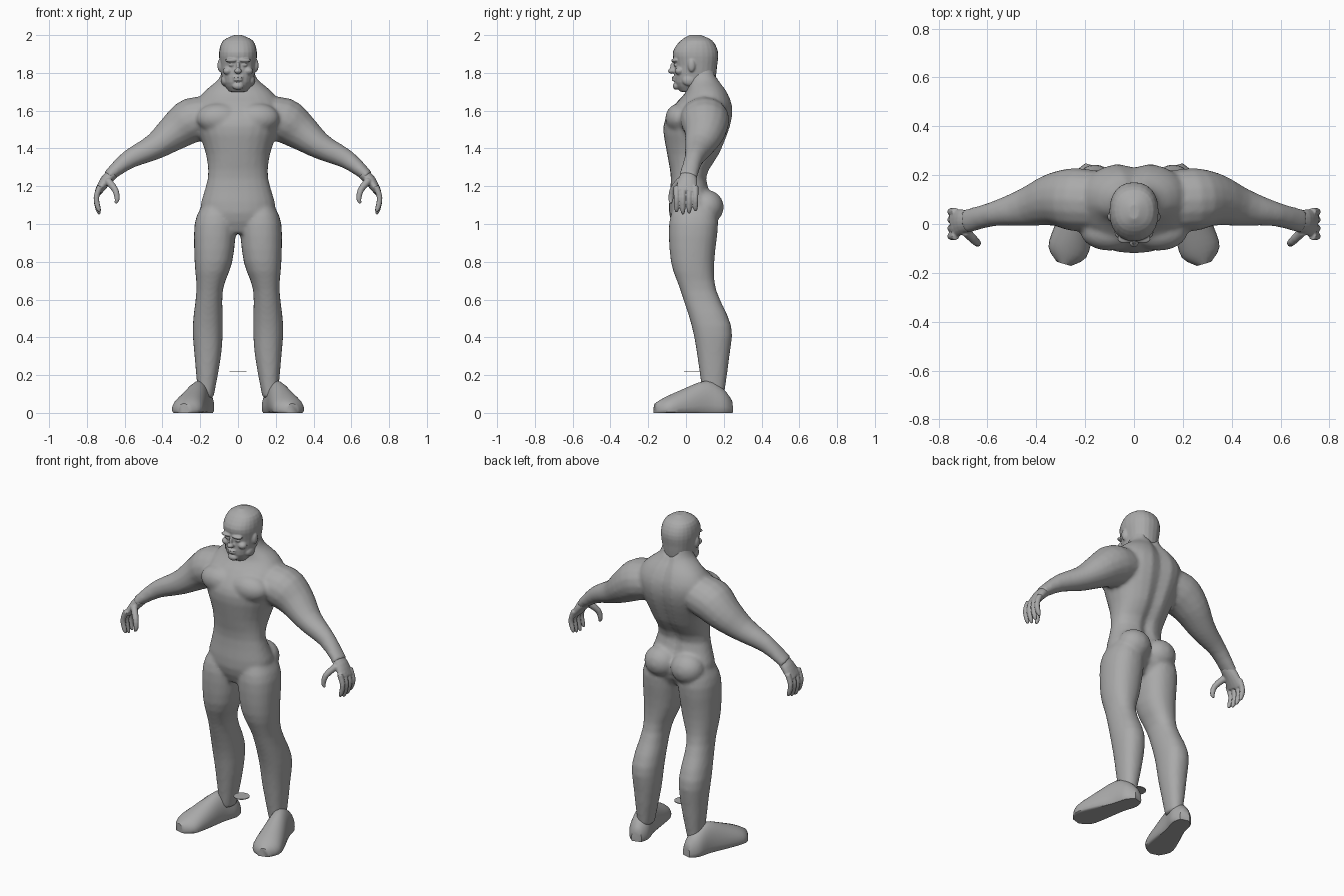
import bpy
import bmesh
from math import sin, cos, pi, copysign
from mathutils import Vector, Matrix

old = bpy.data.objects.get("Cube")
if old:
    bpy.data.objects.remove(old)

# One flat colour for everything
grey = bpy.data.materials.new("plain grey")
grey.use_nodes = True
tone = (0.4, 0.4, 0.4, 1)
grey.diffuse_color = tone
grey.node_tree.nodes["Principled BSDF"].inputs["Base Color"].default_value = tone


def refine(stations, steps=3):
    """Pass a smooth curve through the stations and return denser ones."""
    rows = [Vector(station) for station in stations]
    dense = []
    for i in range(len(rows) - 1):
        start, end = rows[i], rows[i + 1]
        leave = (end - rows[max(i - 1, 0)]) / 2
        arrive = (rows[min(i + 2, len(rows) - 1)] - start) / 2
        for step in range(steps):
            t = step / steps
            bend = leave * (1 - t) - arrive * t
            blend = t * t * (3 - 2 * t)
            linear = start.lerp(end, blend)
            dense.append(linear + bend * t * (1 - t))
    return dense + [rows[-1]]


def ring(centre, across, upward, power=2.0, count=24):
    """Superellipse around the centre with two half axes."""
    points = []
    for i in range(count):
        angle = 2 * pi * i / count
        c, s = cos(angle), sin(angle)
        points.append(centre + across * copysign(abs(c) ** (2 / power), c)
                      + upward * copysign(abs(s) ** (2 / power), s))
    return points


def loft(bm, rings):
    """Skin a closed surface over a list of rings."""
    rows = [[bm.verts.new(point) for point in points] for points in rings]
    for lower, upper in zip(rows, rows[1:]):
        for i in range(len(lower)):
            bm.faces.new((lower[i - 1], lower[i], upper[i], upper[i - 1]))
    bm.faces.new(rows[0])
    bm.faces.new(rows[-1])


def stack(bm, levels, side=1, groove=0.0):
    """Loft horizontal levels given as height, middle x, half width, front y, back y."""
    rings = []
    for height, middle, half, front, back in refine(levels):
        centre = Vector((side * middle, (front + back) / 2, height))
        points = ring(centre, Vector((half, 0, 0)), Vector((0, (back - front) / 2, 0)), power=2.25)
        for point in points:
            if point.y > centre.y and abs(point.x) < 0.03:
                point.y -= groove
        rings.append(points)
    loft(bm, rings)


def tube(bm, path, side):
    """Loft along a path of x, y, z, half depth, half thickness."""
    stations = refine(path)
    spots = [Vector((side * s[0], s[1], s[2])) for s in stations]
    rings = []
    for i, spot in enumerate(spots):
        ahead = spots[min(i + 1, len(spots) - 1)]
        behind = spots[max(i - 1, 0)]
        heading = (ahead - behind).normalized()
        upward = heading.cross(Vector((0, 1, 0))).normalized()
        depth, thickness = stations[i][3], stations[i][4]
        rings.append(ring(spot, upward.cross(heading) * depth, upward * thickness, count=16))
    loft(bm, rings)


def blob(bm, centre, size, side=1):
    x, y, z = centre
    place = Matrix.Translation((side * x, y, z)) @ Matrix.Diagonal((*size, 1))
    bmesh.ops.create_uvsphere(bm, u_segments=20, v_segments=12, radius=1, matrix=place)


def finish(bm, name, voxel=0.0, smooth=3):
    """Make the object, fusing its volumes into one skin if a voxel size is given."""
    bmesh.ops.recalc_face_normals(bm, faces=bm.faces)
    mesh = bpy.data.meshes.new(name)
    bm.to_mesh(mesh)
    bm.free()
    mesh.materials.append(grey)
    part = bpy.data.objects.new(name, mesh)
    bpy.context.collection.objects.link(part)
    bpy.ops.object.select_all(action="DESELECT")
    part.select_set(True)
    bpy.context.view_layer.objects.active = part
    bpy.ops.object.shade_smooth_by_angle(angle=0.8)
    if voxel:
        fuse = part.modifiers.new("fuse", "REMESH")
        fuse.mode = "VOXEL"
        fuse.voxel_size = voxel
        fuse.use_smooth_shade = True
        soften = part.modifiers.new("soften", "SMOOTH")
        soften.factor = 0.5
        soften.iterations = smooth


sides = {"left": 1, "right": -1}

# Torso and neck
body = bmesh.new()
stack(body, [
    (.95, 0, .09, -.05, .11), (1.06, 0, .2, -.09, .17), (1.24, 0, .16, -.08, .11),
    (1.37, 0, .17, -.1, .18), (1.52, 0, .22, -.12, .24), (1.62, 0, .23, -.07, .25),
    (1.7, 0, .18, 0, .22), (1.77, 0, .1, .01, .17), (1.84, 0, .08, .02, .15)], groove=0.02)

for side in sides.values():
    # Chest and seat muscles
    blob(body, (.1, -.03, 1.56), (.12, .08, .08), side)
    blob(body, (.09, .11, 1.09), (.1, .09, .09), side)
    # Legs
    stack(body, [
        (1.1, .11, .08, -.06, .15), (1, .12, .11, -.09, .17), (.8, .13, .1, -.08, .15),
        (.65, .15, .07, -.03, .16), (.46, .16, .08, .03, .24), (.3, .16, .07, .06, .23),
        (.08, .17, .04, .09, .2)], side)
    # Arms
    tube(body, [
        (.12, .09, 1.57, .12, .1), (.24, .1, 1.55, .13, .12), (.33, .1, 1.49, .11, .1),
        (.44, .07, 1.41, .08, .07), (.58, .04, 1.34, .05, .05), (.69, .01, 1.25, .05, .03)], side)
finish(body, "body", voxel=0.011, smooth=5)

# Hands with four curled fingers and a thumb
for label, side in sides.items():
    hand = bmesh.new()
    tube(hand, [(.66, .01, 1.27, .04, .03), (.7, .01, 1.23, .05, .03),
                (.74, 0, 1.17, .06, .02)], side)
    for finger in range(4):
        y = (finger - 1.5) / 30
        tip = 1.05 + abs(finger - 1.3) / 90
        tube(hand, [(.73, y, 1.2, .016, .016), (.75, y, 1.14, .015, .015),
                    (.74, y, tip + .02, .013, .013), (.73, y, tip, .007, .007)], side)
    tube(hand, [(.69, -.03, 1.23, .02, .02), (.65, -.07, 1.18, .017, .017),
                (.64, -.08, 1.13, .013, .013), (.65, -.08, 1.11, .007, .007)], side)
    finish(hand, label + "_hand", voxel=0.005)

# Feet, flat underneath and turned outward, as distance from heel, half width, height
for label, side in sides.items():
    foot = bmesh.new()
    heel = Vector((side * .17, .24, 0))
    along = Vector((side * .29, -1, 0)).normalized()
    across = along.cross(Vector((0, 0, 1)))
    rings = []
    for reach, half, high in refine([(0, .03, .07), (.05, .06, .13), (.14, .06, .17),
                                     (.28, .08, .12), (.37, .08, .08), (.42, .03, .05)]):
        upward = Vector((0, 0, high * 3 / 4))
        points = ring(heel + along * reach + upward / 3, across * half, upward)
        for point in points:
            point.z = max(point.z, 0)
        rings.append(points)
    loft(foot, rings)
    finish(foot, label + "_foot")

# Head
head = bmesh.new()
stack(head, [
    (1.7, 0, .05, -.03, .1), (1.75, 0, .08, -.06, .15), (1.84, 0, .095, -.06, .165),
    (1.91, 0, .1, -.07, .17), (1.97, 0, .08, -.03, .14), (2, 0, .02, .02, .08)])
# Nose, lips and chin
blob(head, (0, -.075, 1.81), (.02, .02, .015))
blob(head, (0, -.065, 1.83), (.01, .02, .03))
for height in (1.762, 1.776):
    blob(head, (0, -.064, height), (.025, .012, .006))
blob(head, (0, -.05, 1.73), (.03, .02, .02))
# Brows, eyes, cheeks, ears and jaw corners
for side in sides.values():
    blob(head, (.035, -.06, 1.866), (.035, .02, .01), side)
    blob(head, (.035, -.055, 1.842), (.015, .01, .008), side)
    blob(head, (.055, -.035, 1.81), (.025, .025, .02), side)
    blob(head, (.095, .03, 1.84), (.014, .02, .035), side)
    blob(head, (.07, .02, 1.76), (.02, .04, .03), side)
finish(head, "head", voxel=0.005)

# Small loose disc between the shins
disc = bmesh.new()
bmesh.ops.create_cone(disc, cap_ends=True, segments=20, radius1=.045, radius2=.045,
                      depth=.004, matrix=Matrix.Translation((0, .035, .22)))
finish(disc, "loose_disc")
